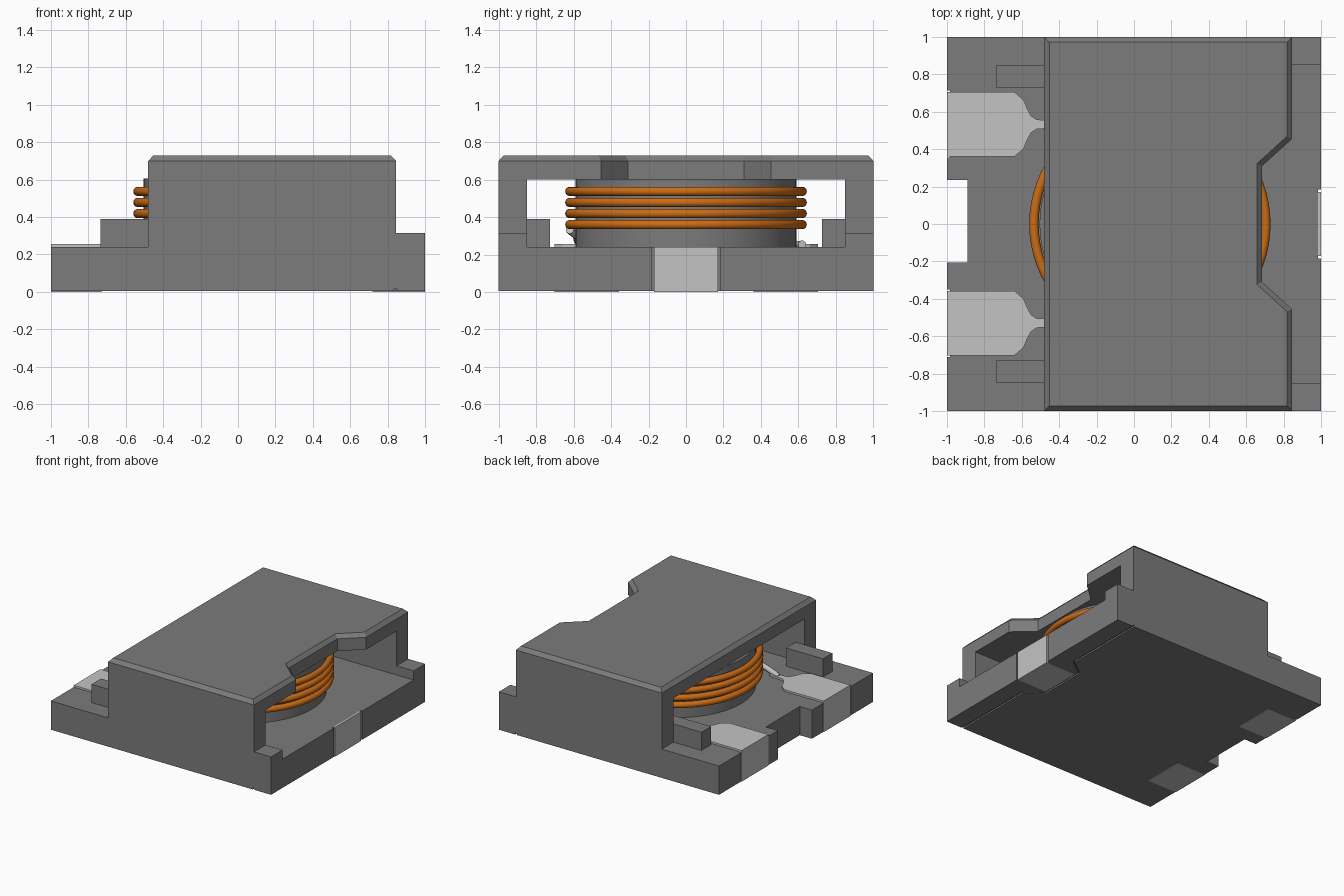
import bpy, bmesh, math
from mathutils import Vector

if "Cube" in bpy.data.objects:
    bpy.data.objects.remove(bpy.data.objects["Cube"])


def material(name, rgb):
    m = bpy.data.materials.new(name)
    m.use_nodes = True
    m.diffuse_color = (*rgb, 1)
    m.node_tree.nodes["Principled BSDF"].inputs["Base Color"].default_value = (*rgb, 1)
    return m


GREY = material("grey ferrite", (0.2, 0.2, 0.2))
METAL = material("pale metal", (0.55, 0.55, 0.55))
COPPER = material("copper wire", (0.6, 0.15, 0.008))


def finish(name, bm, mat):
    bmesh.ops.recalc_face_normals(bm, faces=bm.faces[:])
    mesh = bpy.data.meshes.new(name)
    bm.to_mesh(mesh)
    bm.free()
    mesh.materials.append(mat)
    ob = bpy.data.objects.new(name, mesh)
    bpy.context.collection.objects.link(ob)
    return ob


def prism(name, outline, z0, z1, mat):
    bm = bmesh.new()
    face = bm.faces.new([bm.verts.new((x, y, z0)) for x, y in outline])
    up = bmesh.ops.extrude_face_region(bm, geom=[face])["geom"]
    verts = [v for v in up if isinstance(v, bmesh.types.BMVert)]
    bmesh.ops.translate(bm, verts=verts, vec=(0, 0, z1 - z0))
    return finish(name, bm, mat)


def box(name, x0, x1, y0, y1, z0, z1, mat):
    return prism(name, [(x0, y0), (x1, y0), (x1, y1), (x0, y1)], z0, z1, mat)


def smooth(ob):
    bpy.ops.object.select_all(action="DESELECT")
    ob.select_set(True)
    bpy.context.view_layer.objects.active = ob
    bpy.ops.object.shade_smooth_by_angle(angle=math.radians(40))


TOP = 0.24      # upper face of the base
FOOT = 0.004    # base clearance left by the solder pads
SLIT = 0.985    # depth of the terminal recesses
CX = 0.085      # centre of the winding

# Base plate with a notch and three terminal recesses
outline = [(-1, -1), (1, -1), (1, -0.185), (SLIT, -0.185), (SLIT, 0.185), (1, 0.185),
           (1, 1), (-1, 1), (-1, 0.715), (-SLIT, 0.715), (-SLIT, 0.355), (-1, 0.355),
           (-1, 0.235), (-0.89, 0.235), (-0.89, -0.205), (-1, -0.205),
           (-1, -0.35), (-SLIT, -0.35), (-SLIT, -0.71), (-1, -0.71)]
base = prism("base", outline, FOOT, TOP, GREY)

# Fine groove under the base, stepping round the single pad
path = [(0.835, -1.1), (0.835, -0.3), (0.7, -0.2), (0.7, 0.2), (0.835, 0.3), (0.835, 1.1)]
cutter = prism("groove_cutter", path + [(x + 0.016, y) for x, y in reversed(path)],
               -0.05, 0.016, GREY)
cutter.hide_render = True
cutter.hide_viewport = True
groove = base.modifiers.new("groove", "BOOLEAN")
groove.operation = "DIFFERENCE"
groove.object = cutter

# Side walls, end rails and guide posts
for side, word in ((1, "back"), (-1, "front")):
    a, b = sorted((0.85 * side, side))
    box(word + "_wall", -0.48, 0.845, a, b, TOP, 0.62, GREY)
    box(word + "_rail", 0.845, 1, a, b, TOP, 0.315, GREY)
    a, b = sorted((0.727 * side, 0.85 * side))
    box(word + "_post", -0.735, -0.4, a, b, TOP, 0.39, GREY)

# Roof with chamfered rim and a notch on one edge
LOW, MID, HIGH, INSET = 0.6, 0.7, 0.73, 0.028
lower = [(-0.48, -1), (0.845, -1), (0.845, -0.455), (0.685, -0.31),
         (0.685, 0.31), (0.845, 0.455), (0.845, 1), (-0.48, 1)]


def inset(points, d):
    result = []
    for i, p in enumerate(points):
        p, q, r = Vector(p), Vector(points[i - 1]), Vector(points[(i + 1) % len(points)])
        e, f = (p - q).normalized(), (r - p).normalized()
        n, m = Vector((-e.y, e.x)), Vector((-f.y, f.x))
        result.append(p + (n + m) * d / (1 + n.dot(m)))
    return result


bm = bmesh.new()
rings = [[bm.verts.new((p[0], p[1], z)) for p in pts] for pts, z in
         ((lower, LOW), (lower, MID), (inset(lower, INSET), HIGH))]
for r, s in zip(rings, rings[1:]):
    for i in range(len(r)):
        j = (i + 1) % len(r)
        bm.faces.new((r[i], r[j], s[j], s[i]))
bm.faces.new(rings[0])
bm.faces.new(rings[-1])
finish("roof", bm, GREY)

# Round core
bpy.ops.mesh.primitive_cylinder_add(vertices=64, radius=0.59, depth=0.37,
                                    location=(CX, 0, 0.42))
core = bpy.context.object
core.name = "core"
core.data.materials.append(GREY)
smooth(core)

# Copper winding
for i in range(4):
    bpy.ops.mesh.primitive_torus_add(major_radius=0.62, minor_radius=0.025,
                                     major_segments=72, minor_segments=14,
                                     location=(CX, 0, 0.36 + 0.059 * i))
    turn = bpy.context.object
    turn.name = f"winding_{i + 1}"
    turn.data.materials.append(COPPER)
    smooth(turn)

# Paired terminals: top plate necking to a lead, end plate and pad underneath
profile = [(-1, 0.173), (-0.64, 0.173), (-0.59, 0.13), (-0.572, 0.085),
           (-0.55, 0.045), (-0.52, 0.025), (-0.4, 0.02)]
for y, word in ((0.533, "back"), (-0.53, "front")):
    shape = [(x, y - w) for x, w in profile] + [(x, y + w) for x, w in reversed(profile)]
    prism(word + "_terminal_top", shape, TOP - 0.003, 0.255, METAL)
    box(word + "_terminal_end", -1, -SLIT, y - 0.173, y + 0.173, 0, 0.255, METAL)
    box(word + "_terminal_pad", -1, -0.73, y - 0.173, y + 0.173, 0, 0.006, METAL)

    # Lead rising round the core to the winding
    curve = bpy.data.curves.new(word + "_lead", "CURVE")
    curve.dimensions = "3D"
    curve.bevel_depth = 0.022
    curve.bevel_resolution = 3
    curve.use_fill_caps = True
    spline = curve.splines.new("POLY")
    spline.points.add(8)
    side = 1 if y > 0 else -1
    rise = 0.01 if side > 0 else 0.09
    for k, point in enumerate(spline.points):
        t = k / 8
        ang = math.radians(136 - 36 * t) * side
        r = 0.77 - 0.14 * min(1, t * 1.6)
        point.co = (CX + r * math.cos(ang), r * math.sin(ang), 0.243 + rise * t, 1)
    curve.materials.append(METAL)
    bpy.context.collection.objects.link(bpy.data.objects.new(word + "_lead", curve))

# Single terminal on the opposite edge
box("single_terminal_end", SLIT, 1, -0.17, 0.17, 0, TOP, METAL)
box("single_terminal_pad", 0.72, 1, -0.17, 0.17, 0, 0.006, METAL)
